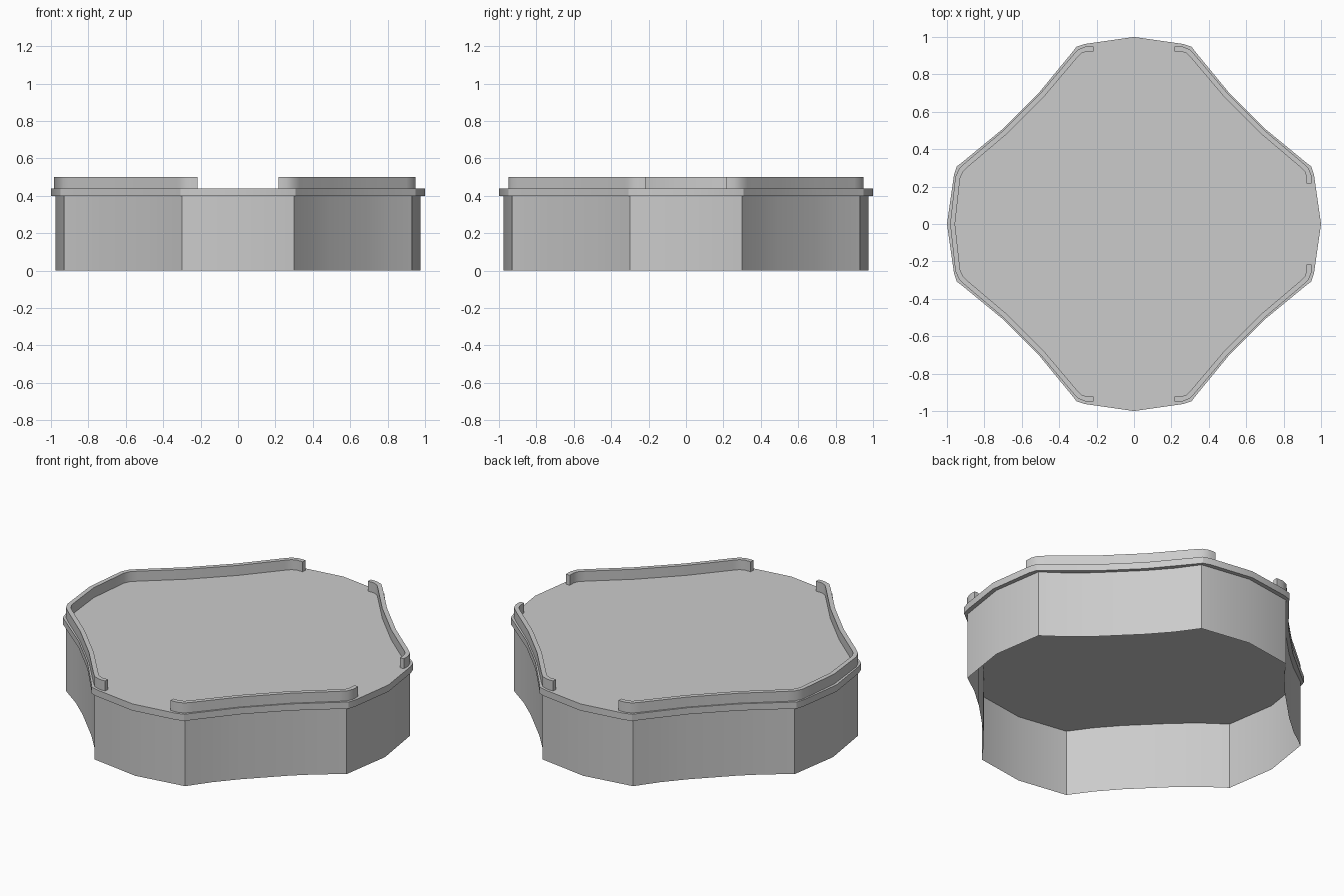
import bpy
import math
from mathutils import Vector

cube = bpy.data.objects.get("Cube")
if cube:
    bpy.data.objects.remove(cube, do_unlink=True)

gray = bpy.data.materials.new("light_gray")
gray.use_nodes = True
gray.diffuse_color = (0.6, 0.6, 0.6, 1)
gray.node_tree.nodes["Principled BSDF"].inputs["Base Color"].default_value = (0.6, 0.6, 0.6, 1)


def add_object(name, verts, faces):
    mesh = bpy.data.meshes.new(name)
    mesh.from_pydata(verts, [], faces)
    mesh.materials.append(gray)
    obj = bpy.data.objects.new(name, mesh)
    bpy.context.collection.objects.link(obj)
    bpy.ops.object.select_all(action="DESELECT")
    obj.select_set(True)
    bpy.context.view_layer.objects.active = obj
    bpy.ops.object.shade_smooth_by_angle(angle=math.radians(30))
    return obj


def turn_four(points):
    """Repeat one clockwise quarter of an outline all the way round."""
    loop = []
    for _ in range(4):
        loop += points
        points = [(y, -x) for x, y in points]
    return loop[::-1]


def prism(name, loop, z0, z1, capped):
    n = len(loop)
    verts = [(x, y, z) for z in (z0, z1) for x, y in loop]
    faces = [(i, (i + 1) % n, n + (i + 1) % n, n + i) for i in range(n)]
    if capped:
        faces += [tuple(range(n))[::-1], tuple(range(n, 2 * n))]
    return add_object(name, verts, faces)


def rail(name, path, z0, z1, width=0.026):
    """Sweep a rectangular section along a path running clockwise."""
    pts = [Vector(p) for p in path]
    verts, faces = [], []
    for i, p in enumerate(pts):
        a = (p - pts[i - 1]).normalized() if i else (pts[1] - p).normalized()
        b = (pts[i + 1] - p).normalized() if i < len(pts) - 1 else a
        t = (a + b).normalized()
        side = Vector((-t.y, t.x)) * (width / 2 / t.dot(a))
        for q, z in ((p + side, z0), (p + side, z1), (p - side, z1), (p - side, z0)):
            verts.append((q.x, q.y, z))
    for i in range(len(pts) - 1):
        for k in range(4):
            j = (k + 1) % 4
            faces.append((4 * i + k, 4 * i + j, 4 * i + 4 + j, 4 * i + 4 + k))
    last = 4 * len(pts) - 4
    faces += [(3, 2, 1, 0), (last, last + 1, last + 2, last + 3)]
    return add_object(name, verts, faces)


def mirror_diagonal(half):
    return half + [(y, x) for x, y in half[::-1]]


# Thin skirt, open underneath
skirt_quarter = [(0, 0.976)] + mirror_diagonal([(0.3, 0.93), (0.39, 0.805), (0.492, 0.688)])
prism("skirt", turn_four(skirt_quarter), 0, 0.4, False)

# Overhanging top plate with softened corners
plate_half = [(0.26, 0.963), (0.307, 0.948), (0.337, 0.91), (0.508, 0.702)]
prism("top_plate", turn_four([(0, 1.0)] + mirror_diagonal(plate_half)), 0.4, 0.44, True)

# Raised rails: two short ones on the left, one long one round the right
rail_half = [(0.217, 0.936), (0.255, 0.936), (0.29, 0.923), (0.318, 0.893), (0.491, 0.689)]
corner = mirror_diagonal(rail_half)
rail("back_left_rail", corner, 0.44, 0.5)
rail("front_left_rail", [(x, -y) for x, y in corner[::-1]], 0.44, 0.5)
upper = [(-x, y) for x, y in corner[:-2]] + [(-0.942, 0.25)]
lower = [(x, -y) for x, y in upper]
rail("right_rail", lower + [(-0.97, 0)] + upper[::-1], 0.44, 0.5)
